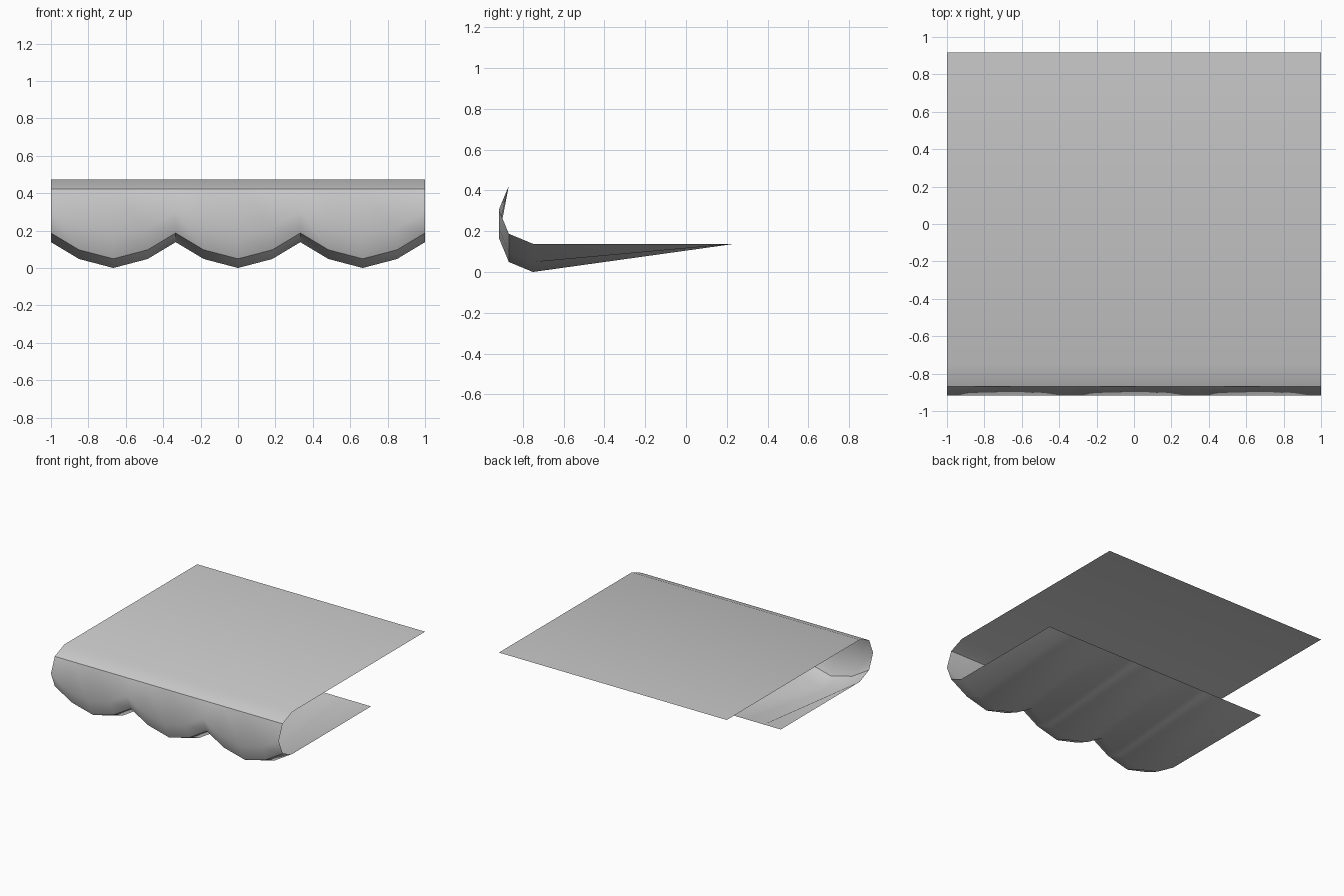
import bpy, bmesh, math

if "Cube" in bpy.data.objects:
    bpy.data.objects.remove(bpy.data.objects["Cube"])

# Single plain grey
grey = bpy.data.materials.new("plain_grey")
grey.use_nodes = True
colour = (0.6, 0.6, 0.6, 1)
grey.diffuse_color = colour
grey.node_tree.nodes["Principled BSDF"].inputs["Base Color"].default_value = colour

# Side profile: flat top, half-octagon front curl, short lower flap
CY, CZ, R = -0.75, 0.305, 0.167
profile = [(0.917, CZ + R)]
for i in range(5):
    a = math.radians(90 + 45 * i)
    profile.append((CY + R * math.cos(a), CZ + R * math.sin(a)))
profile.append((0.24, CZ - R))
FRONT, LIP, LAST = 3, 4, 6      # curl nose, lower lip crease, flap edge

# Three scallops hang from the nose down; the flap edge is straight
scallop = [(0, 0), (0.15, 0.09), (1 / 3, 0.138), (0.517, 0.09)]
columns = [(-1 + 2 / 3 * n + dx, drop) for n in range(3) for dx, drop in scallop]
columns.append((1, 0))

bm = bmesh.new()
rows = []
for i, (y, z) in enumerate(profile):
    hang = FRONT <= i < LAST
    rows.append([bm.verts.new((x, y, z - drop * hang)) for x, drop in columns])
for a, b in zip(rows, rows[1:]):
    for j in range(len(columns) - 1):
        bm.faces.new((a[j], b[j], b[j + 1], a[j + 1]))
bm.normal_update()

# Crisp crease along the scalloped lip
for a, b in zip(rows[LIP], rows[LIP][1:]):
    bm.edges.get((a, b)).smooth = False

mesh = bpy.data.meshes.new("scalloped_sheet")
bm.to_mesh(mesh)
bm.free()
mesh.materials.append(grey)
sheet = bpy.data.objects.new("scalloped_sheet", mesh)
bpy.context.collection.objects.link(sheet)
bpy.ops.object.select_all(action="DESELECT")
sheet.select_set(True)
bpy.context.view_layer.objects.active = sheet
bpy.ops.object.shade_smooth_by_angle(angle=math.radians(50), keep_sharp_edges=True)
